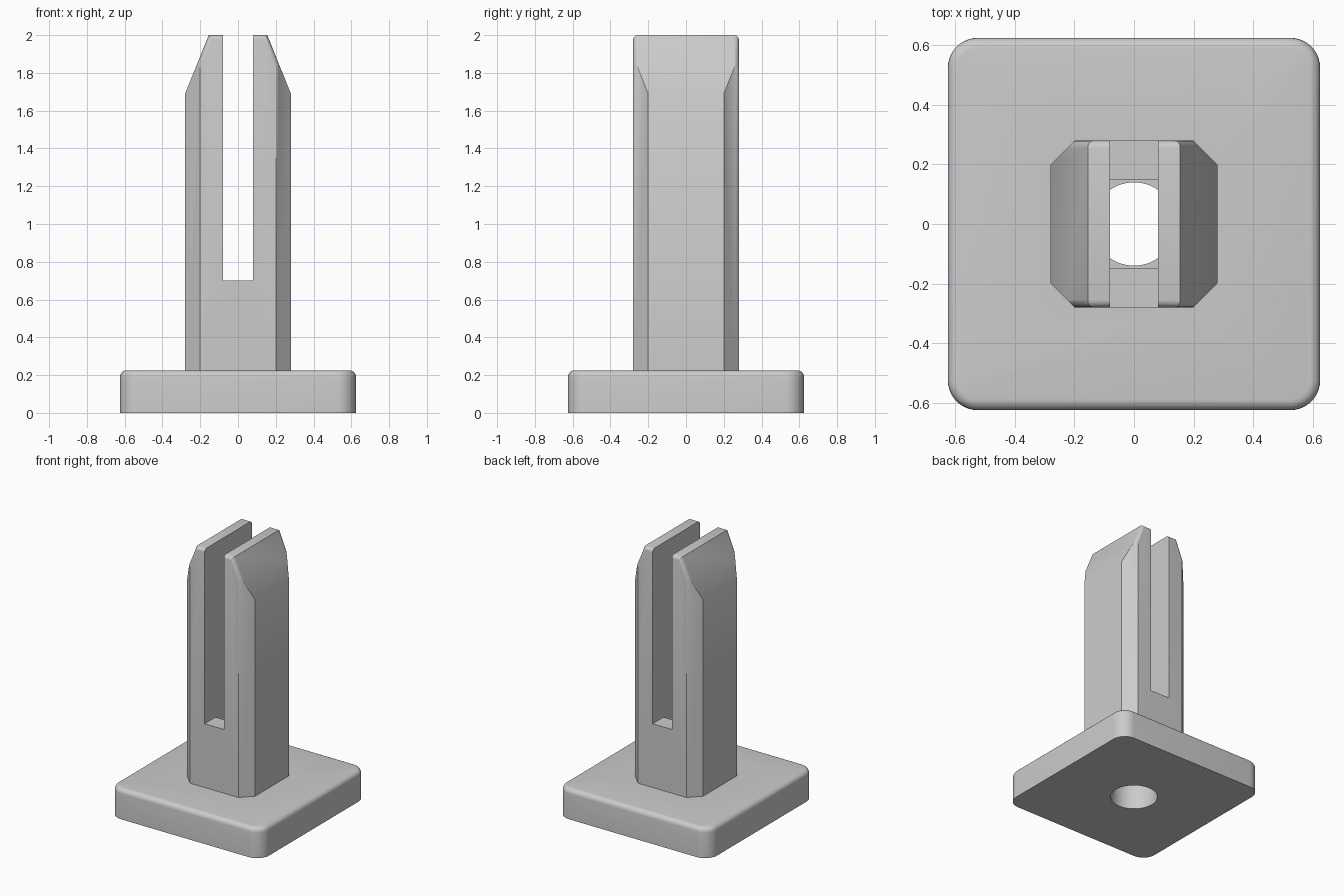
import bpy, bmesh
from mathutils import Vector

if "Cube" in bpy.data.objects:
    bpy.data.objects.remove(bpy.data.objects["Cube"], do_unlink=True)

grey = bpy.data.materials.new("plain_grey")
grey.use_nodes = True
COLOUR = (0.6, 0.6, 0.6, 1.0)
grey.diffuse_color = COLOUR
grey.node_tree.nodes["Principled BSDF"].inputs["Base Color"].default_value = COLOUR

HALF = 0.28        # half width of the post
BASE_TOP = 0.225
SLOT = 0.08        # half width of the slot


def finish(name, bm):
    bmesh.ops.recalc_face_normals(bm, faces=bm.faces)
    mesh = bpy.data.meshes.new(name)
    bm.to_mesh(mesh)
    bm.free()
    mesh.materials.append(grey)
    obj = bpy.data.objects.new(name, mesh)
    bpy.context.collection.objects.link(obj)
    return obj


def box_bm(size, bottom, top):
    bm = bmesh.new()
    bmesh.ops.create_cube(bm, size=1)
    for v in bm.verts:
        v.co = Vector((v.co.x * size[0], v.co.y * size[1],
                       bottom if v.co.z < 0 else top))
    return bm


def bevel(bm, edges, offset, segments):
    bmesh.ops.bevel(bm, geom=edges, offset=offset, segments=segments,
                    profile=0.5, affect='EDGES', clamp_overlap=True)


def upright(edge):
    a, b = edge.verts
    return abs(a.co.z - b.co.z) > 0.1 and (a.co - b.co).xy.length < 0.001


def cylinder(name, radius, bottom, top):
    bm = bmesh.new()
    bmesh.ops.create_cone(bm, cap_ends=True, segments=64, radius1=radius,
                          radius2=radius, depth=top - bottom)
    bmesh.ops.translate(bm, verts=bm.verts, vec=(0, 0, (top + bottom) / 2))
    return finish(name, bm)


def combine(target, tool, operation):
    mod = target.modifiers.new(operation.lower(), 'BOOLEAN')
    mod.operation = operation
    mod.solver = 'EXACT'
    mod.object = tool
    bpy.context.view_layer.objects.active = target
    bpy.ops.object.modifier_apply(modifier=mod.name)
    bpy.data.objects.remove(tool, do_unlink=True)


# Base plate: rounded corners and a rounded upper rim
bm = box_bm((1.25, 1.25), 0, BASE_TOP)
bevel(bm, [e for e in bm.edges if upright(e)], 0.1, 10)
rim = [e for e in bm.edges if all(v.co.z > BASE_TOP - 0.001 for v in e.verts)]
bevel(bm, rim, 0.035, 5)
body = finish("slotted_post_with_base", bm)

# Post: chamfered corners, sloping sides at the tip, softened front and back tip edges
bm = box_bm((2 * HALF, 2 * HALF), 0.12, 2)
bevel(bm, [e for e in bm.edges if upright(e)], 0.08, 1)
for side in (-1, 1):
    geom = bm.verts[:] + bm.edges[:] + bm.faces[:]
    cut = bmesh.ops.bisect_plane(bm, geom=geom, plane_co=(side * HALF, 0, 1.69),
                                 plane_no=(side * 0.31, 0, 0.125), clear_outer=True)
    loop = [g for g in cut["geom_cut"] if isinstance(g, bmesh.types.BMEdge)]
    bmesh.ops.edgeloop_fill(bm, edges=loop)
tip = [e for e in bm.edges
       if all(abs(v.co.y) > HALF - 0.001 and v.co.z > 1.8 for v in e.verts)
       and abs(e.verts[0].co.x - e.verts[1].co.x) > 0.01]
bevel(bm, tip, 0.025, 4)
combine(body, finish("post", bm), 'UNION')

# Open slot, the pocket under it, and the bolt hole
combine(body, finish("slot", box_bm((2 * SLOT, 1), 0.7, 2.2)), 'DIFFERENCE')
combine(body, finish("pocket", box_bm((2 * SLOT, 0.3), 0.3, 0.8)), 'DIFFERENCE')
combine(body, cylinder("bolt_hole", 0.14, 0.1, 0.301), 'DIFFERENCE')
combine(body, cylinder("hole_mouth", 0.162, -0.1, BASE_TOP), 'DIFFERENCE')

bpy.ops.object.select_all(action='DESELECT')
body.select_set(True)
bpy.context.view_layer.objects.active = body
bpy.ops.object.shade_smooth_by_angle(angle=0.5)
